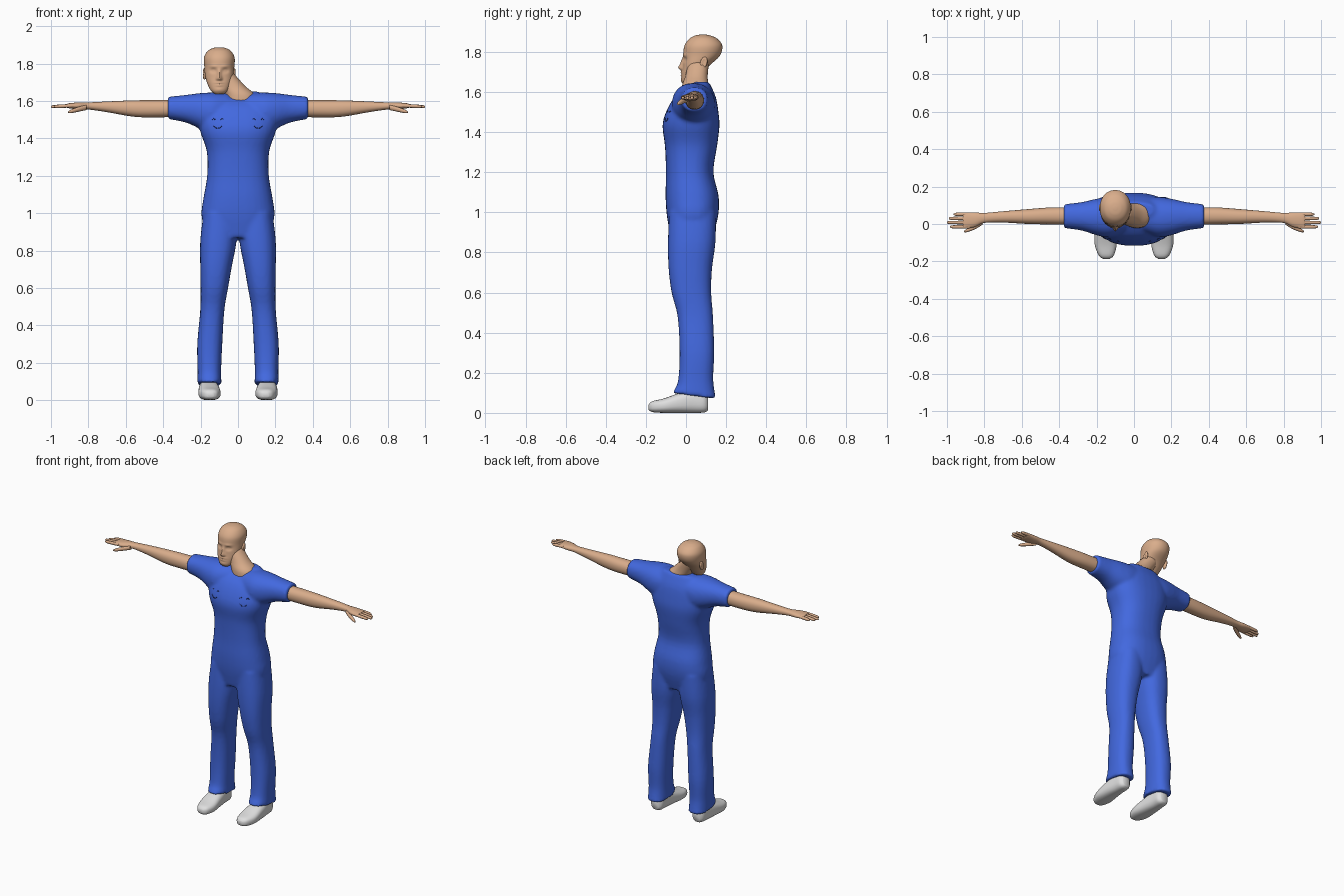
import bpy
import bmesh
from math import sin, cos, pi, exp, copysign
from mathutils import Vector
from mathutils.bvhtree import BVHTree

if "Cube" in bpy.data.objects:
    bpy.data.objects.remove(bpy.data.objects["Cube"], do_unlink=True)


def material(name, colour):
    mat = bpy.data.materials.new(name)
    mat.use_nodes = True
    mat.diffuse_color = (*colour, 1)
    mat.node_tree.nodes["Principled BSDF"].inputs["Base Color"].default_value = (*colour, 1)
    return mat


BLUE = material("suit blue", (0.055, 0.14, 0.74))
NAVY = material("trim navy", (0.015, 0.03, 0.16))
SKIN = material("skin tan", (0.70, 0.42, 0.26))
WHITE = material("shoe white", (0.74, 0.74, 0.74))
SIDES = (("left", 1), ("right", -1))


def spline(a, b, c, d, t):
    """Smooth value between b and c, passing through both."""
    return b + 0.5 * t * (c - a + t * (2 * a - 5 * b + 4 * c - d + t * (3 * (b - c) + d - a)))


def refine(rings, steps):
    """Fill in smooth in-between sections."""
    last = len(rings) - 1
    result = []
    for i in range(last):
        four = [rings[min(max(i + k, 0), last)] for k in (-1, 0, 1, 2)]
        for s in range(steps):
            result.append([spline(*vals, s / steps) for vals in zip(*four)])
    result.append(list(rings[last]))
    return result


def loft(bm, axis, rings, side=1, steps=4, count=32, power=2.2):
    """Skin closed oval sections: (position, low, high, low, high) along an axis."""
    loops = []
    for pos, a0, a1, b0, b1 in refine(rings, steps):
        loop = []
        for k in range(count):
            ang = 2 * pi * k / count
            u, v = (copysign(abs(f) ** (2 / power), f) for f in (cos(ang), sin(ang)))
            a = (a0 + a1) / 2 + u * (a1 - a0) / 2
            b = (b0 + b1) / 2 + v * (b1 - b0) / 2
            co = {"x": (pos, a, b), "y": (a, pos, b), "z": (a, b, pos)}[axis]
            loop.append(bm.verts.new((co[0] * side, co[1], co[2])))
        loops.append(loop)
    for low, high in zip(loops, loops[1:]):
        for k in range(count):
            n = (k + 1) % count
            bm.faces.new((low[k], low[n], high[n], high[k]))
    bm.faces.new(loops[0])
    bm.faces.new(loops[-1])


def finish(name, bm, mat, voxel=0, angle=60):
    """Turn the working mesh into a smooth shaded object."""
    bmesh.ops.recalc_face_normals(bm, faces=bm.faces)
    mesh = bpy.data.meshes.new(name)
    bm.to_mesh(mesh)
    bm.free()
    mesh.materials.append(mat)
    obj = bpy.data.objects.new(name, mesh)
    bpy.context.collection.objects.link(obj)
    if voxel:
        remesh = obj.modifiers.new("blend", "REMESH")
        remesh.mode = "VOXEL"
        remesh.voxel_size = voxel
        remesh.use_smooth_shade = True
        smooth = obj.modifiers.new("soften", "SMOOTH")
        smooth.iterations = 6
    else:
        bpy.ops.object.select_all(action="DESELECT")
        obj.select_set(True)
        bpy.context.view_layer.objects.active = obj
        bpy.ops.object.shade_smooth_by_angle(angle=angle * pi / 180)
    return obj


# Jumpsuit: torso, sleeves and trouser legs blended together
torso = [(0.87, .16, -.075, .13), (0.98, .195, -.095, .16), (1.08, .185, -.102, .163),
         (1.2, .165, -.10, .137), (1.33, .167, -.105, .155), (1.43, .2, -.117, .167),
         (1.5, .21, -.1, .162), (1.57, .19, -.06, .15), (1.62, .14, 0, .13), (1.65, .11, .035, .115)]
sleeve = [(.05, -.04, .14, 1.48, 1.64), (.13, -.07, .145, 1.43, 1.645), (.2, -.06, .135, 1.45, 1.642),
          (.28, -.035, .117, 1.485, 1.632), (.375, -.022, .106, 1.503, 1.622)]
leg = [(1.0, .005, .185, -.085, .15), (.85, .008, .202, -.09, .147), (.72, .032, .202, -.087, .13),
       (.6, .053, .2, -.072, .126), (.48, .073, .202, -.042, .135), (.3, .084, .218, -.032, .141),
       (.16, .09, .216, -.04, .136), (.085, .088, .217, -.066, .152)]
bm = bmesh.new()
loft(bm, "z", [(z, -w, w, y0, y1) for z, w, y0, y1 in torso], power=2.4)
for _, s in SIDES:
    loft(bm, "x", sleeve, s)
    loft(bm, "z", leg, s, power=2.4)
for v in bm.verts:
    if v.co.z < 0.12:  # hem drops towards the heel
        v.co.z -= 0.13 * (v.co.y - 0.04)
suit = finish("jumpsuit", bm, BLUE, voxel=0.01)

# Chest pocket trims, laid onto the suit surface
bpy.context.view_layer.update()
surface = BVHTree.FromObject(suit, bpy.context.evaluated_depsgraph_get())
for label, s in SIDES:
    curve = bpy.data.curves.new(label + "_pocket_trim", "CURVE")
    curve.dimensions = "3D"
    curve.bevel_depth = 0.002
    curve.bevel_resolution = 1
    arc = [(0.024 * cos(a * pi / 8), 1.478 + 0.024 * sin(a * pi / 8)) for a in range(-7, 0)]
    bars = [[(e * 0.014, 1.5), (e * 0.022, 1.506), (e * 0.03, 1.5)] for e in (-1, 1)]
    for line in (arc, *bars):
        path = curve.splines.new("POLY")
        path.points.add(len(line) - 1)
        for point, (dx, z) in zip(path.points, line):
            hit = surface.ray_cast(Vector((s * 0.108 + dx, -1, z)), Vector((0, 1, 0)))[0]
            point.co = (*(hit or (s * 0.108 + dx, -0.1, z)), 1)
    curve.materials.append(NAVY)
    bpy.context.collection.objects.link(bpy.data.objects.new(curve.name, curve))

# Arms with palm, fingers and thumb
arm = [(.3, -.005, .09, 1.515, 1.605), (.45, -.002, .088, 1.512, 1.604), (.56, 0, .08, 1.516, 1.603),
       (.7, .008, .068, 1.54, 1.597), (.8, .006, .059, 1.554, 1.592), (.85, -.016, .062, 1.555, 1.592),
       (.9, -.024, .061, 1.56, 1.588), (.915, -.02, .056, 1.564, 1.584)]
fingers = [(.052, .965), (.03, .99), (.008, 1.0), (-.015, .985)]
for label, s in SIDES:
    bm = bmesh.new()
    loft(bm, "x", arm, s)
    for y, tip in fingers:
        rings = []
        for x, r in ((.88, .009), (.93, .0095), (tip - .012, .008), (tip, .003)):
            z = 1.575 - 0.05 * (x - .88)
            rings.append((x, y - r, y + r, z - r, z + r))
        loft(bm, "x", rings, s, count=12)
    thumb = [(.81, .01, .014, 1.565), (.85, -.015, .013, 1.556), (.89, -.033, .01, 1.545), (.908, -.04, .004, 1.54)]
    loft(bm, "x", [(x, y - r, y + r, z - r, z + r) for x, y, r, z in thumb], s, count=12)
    finish(label + "_arm", bm, SKIN)

# Leaning neck
neck = [(1.56, .015, .08, -.02, .11), (1.63, .012, .08, -.02, .112),
        (1.68, -.03, .068, -.003, .108), (1.75, -.085, .06, .01, .115)]
bm = bmesh.new()
loft(bm, "z", [(z, x - w, x + w, y0, y1) for z, x, w, y0, y1 in neck])
finish("neck", bm, SKIN)

# Head, with the face pushed out and in by soft bumps
HEAD_X = -0.1
head = [(1.638, .025, -.012, .03), (1.655, .045, -.022, .055), (1.69, .063, -.021, .085),
        (1.73, .075, -.016, .115), (1.78, .08, -.014, .168), (1.83, .082, -.008, .181),
        (1.865, .064, .016, .157), (1.882, .036, .046, .122), (1.887, .01, .075, .095)]
# Each bump: sideways offset, height, push, width, tallness
bumps = [(0, 1.723, -.02, .012, .014), (0, 1.748, -.011, .009, .02),
         (0, 1.697, -.006, .02, .005), (0, 1.683, -.005, .018, .005), (0, 1.66, -.003, .02, .012)]
for e in (-1, 1):
    bumps += [(e * .032, 1.762, .011, .017, .011), (e * .032, 1.761, -.005, .009, .005),
              (e * .03, 1.785, -.004, .022, .007), (e * .011, 1.717, -.005, .006, .006)]
bm = bmesh.new()
loft(bm, "z", [(z, HEAD_X - w, HEAD_X + w, y0, y1) for z, w, y0, y1 in head],
     steps=9, count=96, power=2.1)
for v in bm.verts:
    if v.co.y < 0.05:
        dx, z = v.co.x - HEAD_X, v.co.z
        v.co.y += sum(push * exp(-((dx - bx) / w) ** 2 - ((z - bz) / h) ** 2)
                      for bx, bz, push, w, h in bumps)
finish("head", bm, SKIN)

# Ears
for label, s in SIDES:
    bm = bmesh.new()
    bmesh.ops.create_uvsphere(bm, u_segments=20, v_segments=12, radius=1)
    for v in bm.verts:
        x, y, z = v.co
        dent = 0.5 if s * x > 0.8 else 1
        v.co = (HEAD_X + s * 0.079 + x * 0.011 * dent, 0.088 + y * 0.018 + z * 0.006, 1.745 + z * 0.031)
    finish(label + "_ear", bm, SKIN)

# Shoes
shoe = [(-.186, .13, .165, .015, .042), (-.168, .108, .188, .004, .058), (-.11, .093, .21, 0, .072),
        (-.03, .1, .21, 0, .1), (.04, .108, .203, 0, .115), (.09, .112, .197, .002, .105), (.11, .13, .18, .012, .08)]
for label, s in SIDES:
    bm = bmesh.new()
    loft(bm, "y", shoe, s, power=2.6)
    finish(label + "_shoe", bm, WHITE)
